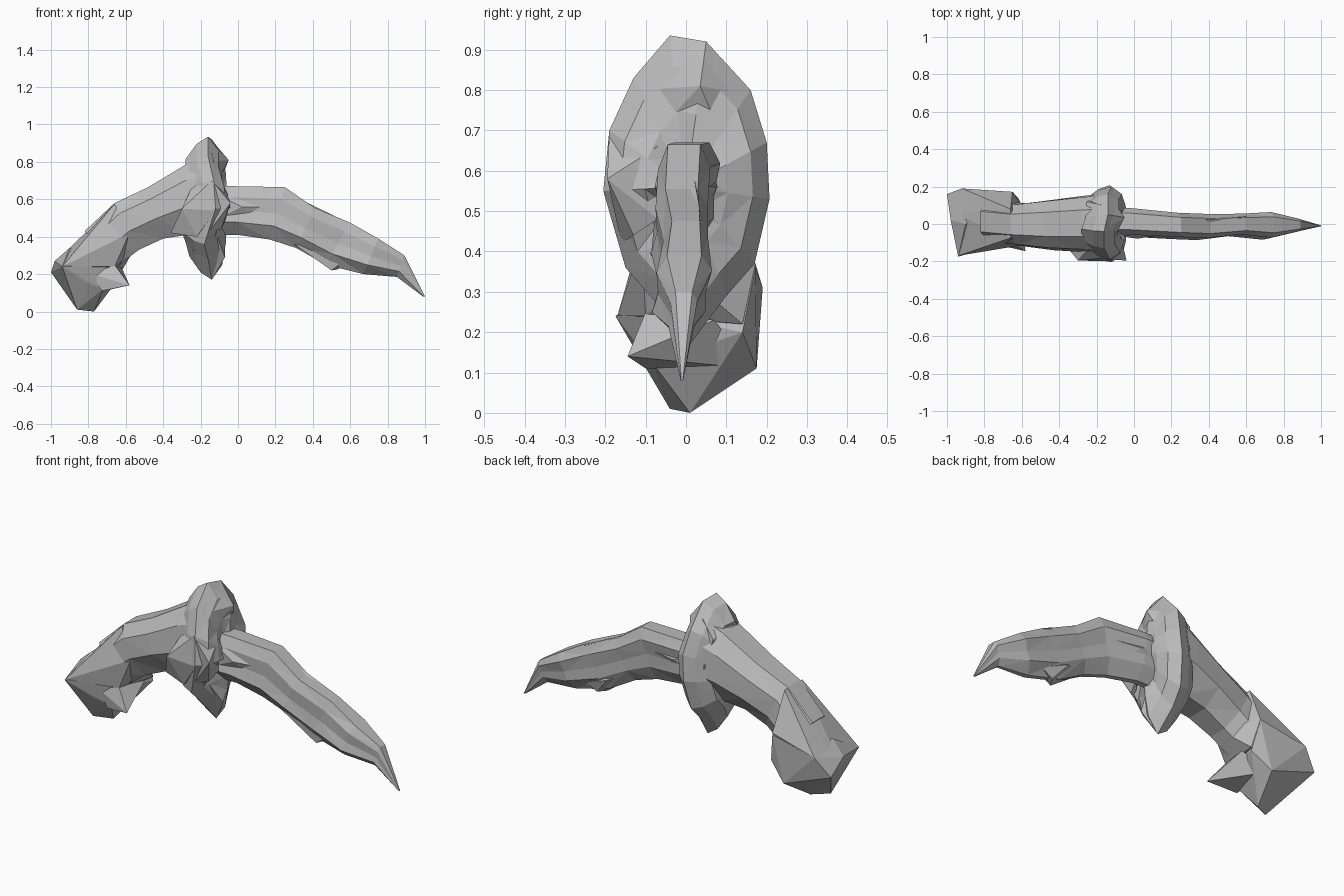
import bpy, bmesh
from mathutils import Vector

cube = bpy.data.objects.get("Cube")
if cube:
    bpy.data.objects.remove(cube, do_unlink=True)

stone = bpy.data.materials.new("grey_stone")
stone.use_nodes = True
GREY = (0.5, 0.5, 0.5, 1)
stone.diffuse_color = GREY
stone.node_tree.nodes["Principled BSDF"].inputs["Base Color"].default_value = GREY


def finish(bm, name):
    bmesh.ops.remove_doubles(bm, verts=bm.verts, dist=0.0005)
    bmesh.ops.triangulate(bm, faces=bm.faces)
    bmesh.ops.recalc_face_normals(bm, faces=bm.faces)
    mesh = bpy.data.meshes.new(name)
    bm.to_mesh(mesh)
    bm.free()
    mesh.materials.append(stone)
    obj = bpy.data.objects.new(name, mesh)
    bpy.context.collection.objects.link(obj)


def skin(rings, name):
    """Bridge equal-length rings of points and cap both ends."""
    bm = bmesh.new()
    loops = [[bm.verts.new(p) for p in ring] for ring in rings]
    n = len(loops[0])
    for a, b in zip(loops, loops[1:]):
        for i in range(n):
            j = (i + 1) % n
            bm.faces.new((a[i], a[j], b[j], b[i]))
    bm.faces.new(loops[0])
    bm.faces.new(loops[-1])
    finish(bm, name)


def limb(stations, profile, name):
    """Stations: top x, top z, bottom x, bottom z, centre y, half width."""
    rings = []
    for tx, tz, bx, bz, cy, w in stations:
        rings.append([(tx + (bx - tx) * t, cy + w * y, tz + (bz - tz) * t)
                      for t, y in profile])
    skin(rings, name)


def hull(points, name):
    bm = bmesh.new()
    for p in points:
        bm.verts.new(p)
    res = bmesh.ops.convex_hull(bm, input=bm.verts)
    junk = set(res["geom_interior"]) | set(res["geom_unused"])
    bmesh.ops.delete(bm, geom=[g for g in junk if isinstance(g, bmesh.types.BMVert)],
                     context="VERTS")
    finish(bm, name)


# Curved blade with faint grooves along each flank
blade_profile = [(0, -.5), (.22, -.85), (.5, -.8), (.74, -1), (1, -.2),
                 (1, .2), (.72, .8), (.48, .8), (.2, 1), (0, .65)]
limb([
    (-.16, .67, -.16, .41, .008, .075),
    (-.02, .67, 0, .41, .008, .077),
    (.25, .665, .17, .385, -.01, .07),
    (.41, .555, .31, .34, -.016, .07),
    (.6, .475, .47, .25, -.005, .06),
    (.75, .39, .67, .2, -.01, .074),
    (.89, .3, .85, .185, -.008, .036),
    (1, .08, .99, .08, -.01, .003),
], blade_profile, "blade")

# Chipped shards on the blade
hull([(.3, -.05, .36), (.5, -.03, .22), (.53, .02, .225), (.6, .025, .26),
      (.62, -.04, .31), (.45, .05, .32)], "lower_barb")
hull([(.25, .01, .64), (.38, -.05, .54), (.58, -.05, .41), (.6, .04, .47),
      (.42, .03, .54)], "upper_chip")
for side, name in ((-1, "front_shard"), (1, "back_shard")):
    hull([(-.12, side * .06, .63), (-.1, side * .055, .5), (.17, side * .055, .56),
          (.02, side * .078, .56), (.1, side * .04, .5)], name)

# Thick grip bending down to the pommel
grip_profile = [(0, -.45), (.22, -.9), (.6, -1), (1, -.45),
                (1, .45), (.65, 1), (.25, .95), (0, .5)]
limb([
    (-.18, .83, -.18, .42, 0, .16),
    (-.28, .785, -.27, .41, 0, .15),
    (-.48, .665, -.4, .39, -.005, .135),
    (-.66, .58, -.53, .33, -.005, .115),
    (-.82, .43, -.65, .24, .01, .115),
], grip_profile, "grip")

# Flat-sided lower grip that widens into the pommel
hull([(-.66, -.075, .575), (-.66, .08, .575), (-.92, .19, .31), (-.94, -.17, .24),
      (-.65, .172, .37), (-.62, .14, .22), (-.55, 0, .34), (-.66, -.1, .24),
      (-.58, -.11, .42), (-.97, .06, .27)], "lower_grip")

# Angular pommel with one forward spike
hull([(-1, .16, .21), (-.98, .02, .27), (-.94, -.175, .24), (-.92, .19, .31),
      (-.9, 0, .34), (-.86, -.04, .01), (-.77, .01, 0), (-.92, .06, .11),
      (-.72, .175, .11), (-.65, .172, .36), (-.62, .14, .2), (-.7, -.1, .25),
      (-.72, -.08, .12), (-.8, -.11, .15)], "pommel")
hull([(-.58, -.145, .14), (-.66, -.1, .25), (-.73, -.1, .11), (-.62, .07, .23),
      (-.72, .16, .11), (-.78, -.1, .2)], "pommel_spike")

# Jagged oval guard: rim points as x, y, z, clockwise from the peak
rim = [(-.16, -.04, .935), (-.14, .05, .92), (-.14, .16, .8), (-.12, .2, .67),
       (-.13, .207, .53), (-.15, .17, .37), (-.16, .1, .29), (-.14, .01, .17),
       (-.16, -.08, .28), (-.18, -.15, .36), (-.12, -.205, .55),
       (-.13, -.19, .7), (-.16, -.13, .83)]
hub = Vector((0, 0, .56))


def rim_ring(dx, scale):
    return [((hub + (Vector((0, y, z)) - hub) * scale) + Vector((x + dx, 0, 0)))
            for x, y, z in rim]


# The face toward the blade slopes in until it meets the blade
skin([rim_ring(-.12, .68), rim_ring(-.06, .9), rim_ring(0, 1),
      rim_ring(.055, .8), rim_ring(.075, .5), rim_ring(.08, .25)], "guard")

# Points that break up the guard outline
hull([(-.05, .035, .81), (-.16, -.04, .93), (-.14, .05, .915), (-.13, .15, .79),
      (-.13, -.12, .8), (-.1, -.05, .72), (-.1, .09, .68),
      (-.2, .03, .84)], "guard_upper_point")
hull([(-.14, .01, .17), (-.07, -.03, .29), (-.07, .02, .4), (-.24, -.07, .33),
      (-.26, -.1, .42), (-.22, .07, .38), (-.11, -.09, .4)], "guard_lower_point")
hull([(-.36, -.12, .42), (-.3, -.195, .55), (-.22, -.16, .4), (-.24, -.13, .68),
      (-.12, -.2, .54), (-.2, -.08, .42), (-.14, -.18, .7)], "guard_front_flare")
hull([(-.04, -.195, .58), (-.14, -.19, .7), (-.09, -.13, .44), (-.16, -.16, .42),
      (-.07, -.07, .66), (-.07, -.07, .48), (-.17, -.14, .6)], "guard_front_point")
hull([(-.27, -.03, .81), (-.25, .12, .76), (-.17, .1, .85), (-.2, -.1, .8),
      (-.3, 0, .72), (-.22, .16, .6)], "guard_rear_shoulder")
